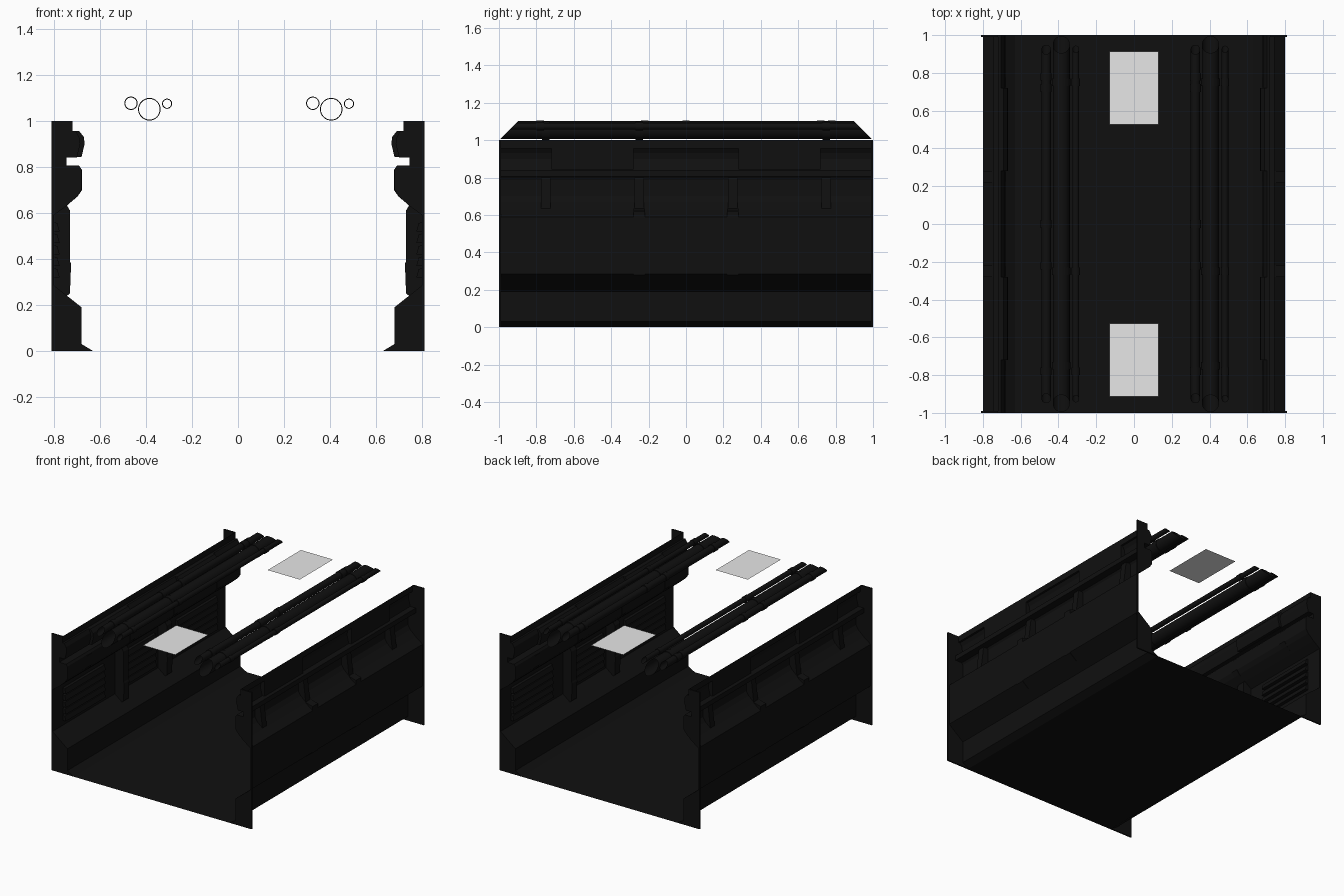
import bpy, bmesh, math

cube = bpy.data.objects.get("Cube")
if cube:
    bpy.data.objects.remove(cube)


def material(name, value):
    mat = bpy.data.materials.new(name)
    mat.use_nodes = True
    color = (value, value, value, 1)
    mat.diffuse_color = color
    mat.node_tree.nodes["Principled BSDF"].inputs["Base Color"].default_value = color
    return mat


DARK = material("near black metal", 0.005)
LIGHT = material("pale light panel", 0.8)


def finish(name, bm, mat=DARK, mirror=False, smooth=False):
    mesh = bpy.data.meshes.new(name)
    bm.to_mesh(mesh)
    bm.free()
    mesh.materials.append(mat)
    for poly in mesh.polygons:
        poly.use_smooth = smooth
    obj = bpy.data.objects.new(name, mesh)
    bpy.context.collection.objects.link(obj)
    if mirror:
        obj.modifiers.new("other_side", 'MIRROR').use_axis[0] = True
    return obj


def sheet(name, points, y0, y1, **kw):
    """Sweep an open x/z profile along y."""
    bm = bmesh.new()
    a = [bm.verts.new((x, y0, z)) for x, z in points]
    b = [bm.verts.new((x, y1, z)) for x, z in points]
    for i in range(len(points) - 1):
        bm.faces.new((a[i], a[i + 1], b[i + 1], b[i]))
    return finish(name, bm, **kw)


def prism(name, points, y0, y1, **kw):
    """Sweep a closed x/z outline along y into a solid."""
    bm = bmesh.new()
    face = bm.faces.new([bm.verts.new((x, y0, z)) for x, z in points])
    out = bmesh.ops.extrude_face_region(bm, geom=[face])["geom"]
    verts = [v for v in out if isinstance(v, bmesh.types.BMVert)]
    bmesh.ops.translate(bm, verts=verts, vec=(0, y1 - y0, 0))
    bmesh.ops.recalc_face_normals(bm, faces=bm.faces)
    return finish(name, bm, **kw)


# Side walls: one inner skin, with end plates closing it to the outer line
upper = [(.72, 1), (.72, .955), (.705, .955), (.69, .93), (.685, .9), (.70, .84)]
middle = [(.745, .84), (.745, .805), (.69, .805), (.68, .79), (.68, .70),
          (.70, .67), (.745, .63), (.80, .59)]
lower = [(.80, .285), (.68, .19), (.68, .03), (.63, 0)]
profile = upper + middle + lower
sheet("wall_skin", profile, -1, 1, mirror=True)
for end, y in (("front", -1), ("back", .99)):
    prism(end + "_wall_end_plate", profile + [(.81, 0), (.81, 1)], y, y + .01, mirror=True)

# Raised covers on the upper rail
cover = [(.72, .955), (.69, .955), (.67, .93), (.666, .9), (.68, .842), (.72, .842)]
for side in (-1, 1):
    prism("upper_rail_cover", cover, side * .28, side * .72, mirror=True)

# Upright ribs, joint bands and slatted panels in the wall recess
rib = [(.80, .62), (.745, .635), (.73, .61), (.73, .39), (.725, .38),
       (.73, .25), (.745, .238), (.80, .28)]
band = [(.72, .80), (.688, .80), (.677, .785), (.677, .70), (.698, .67), (.74, .635)]
for y in (-.25, .25):
    prism("wall_rib", rib, y - .03, y + .03, mirror=True)
for y in (-.75, -.25, .25, .75):
    prism("middle_rail_joint", band, y - .025, y + .025, mirror=True)
for y0, y1 in ((-.88, -.42), (-.17, .17), (.42, .88)):
    for i in range(5):
        z = .32 + i * .05
        prism("wall_slat", [(.80, z), (.775, z), (.785, z + .035), (.80, z + .04)],
              y0, y1, mirror=True)

# Floor
sheet("floor", [(-.63, 0), (.63, 0)], -1, 1)


# Overhead pipes: open tubes with slanted ends, and coupling bands
def pipe(name, x, z, r):
    bm = bmesh.new()
    bmesh.ops.create_cone(bm, segments=32, radius1=r, radius2=r, depth=2)
    for v in bm.verts:
        px, py, along = v.co
        height = z + py
        v.co = (x + px, math.copysign(2 - height, along), height)
    return finish(name, bm, smooth=True)


def coupling(name, x, z, r, y, length):
    bm = bmesh.new()
    rings = []
    for rad, off in ((r, -.5), (r + .004, -.5), (r + .004, .5), (r, .5)):
        rings.append([bm.verts.new((x + rad * math.cos(a), y + off * length,
                                    z + rad * math.sin(a)))
                      for a in (math.tau * i / 32 for i in range(32))])
    for a, b in zip(rings, rings[1:]):
        for i in range(32):
            j = (i + 1) % 32
            bm.faces.new((a[i], b[i], b[j], a[j]))
    bmesh.ops.recalc_face_normals(bm, faces=bm.faces)
    return finish(name, bm)


for shift in (0, -.79):
    for name, x, z, r, joints in (
            ("large_pipe", .405, 1.05, .045, (-.75, -.25, .75)),
            ("medium_pipe", .325, 1.076, .025, (-.78, -.22, 0, .72, .78)),
            ("small_pipe", .482, 1.074, .018, (-.78, -.25, .75))):
        pipe(name, x + shift, z, r)
        for y in joints:
            coupling(name + "_coupling", x + shift, z, r, y, .04)

# Ceiling light panels
for y in (-.72, .72):
    sheet("ceiling_light", [(-.13, 1.06), (.13, 1.06)], y - .192, y + .192, mat=LIGHT)
